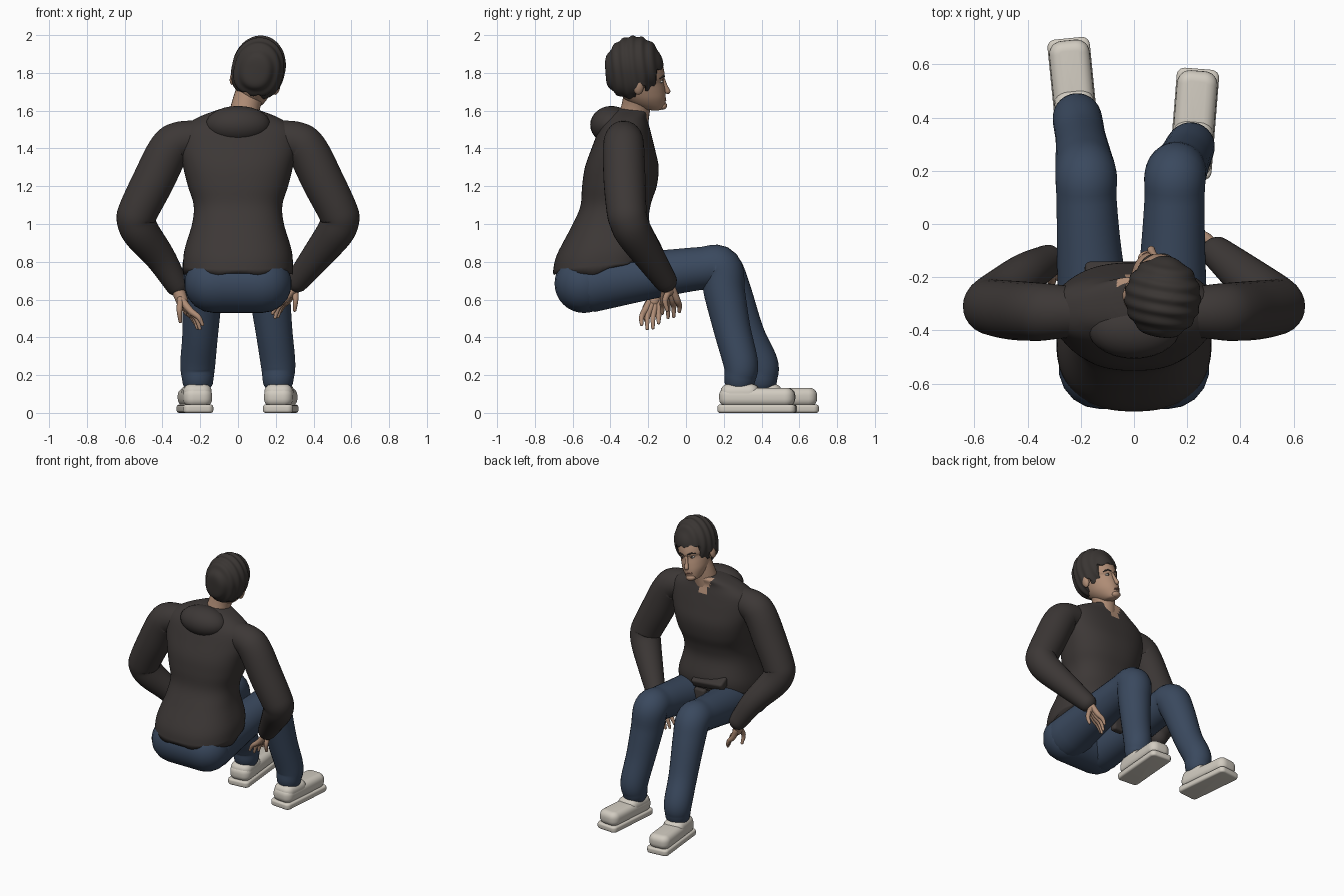
import bpy, bmesh, math
from mathutils import Vector, Matrix

if "Cube" in bpy.data.objects:
    bpy.data.objects.remove(bpy.data.objects["Cube"])


def material(name, rgb):
    m = bpy.data.materials.new(name)
    m.diffuse_color = (*rgb, 1)
    m.use_nodes = True
    m.node_tree.nodes["Principled BSDF"].inputs["Base Color"].default_value = m.diffuse_color
    return m


SHIRT = material("charcoal_knit", (0.046, 0.039, 0.037))
JEANS = material("denim_blue", (0.042, 0.066, 0.112))
SHOE = material("off_white", (0.64, 0.60, 0.53))
SKIN = material("skin", (0.43, 0.265, 0.18))
HAIR = material("dark_hair", (0.042, 0.036, 0.033))
LIP = material("lips", (0.30, 0.15, 0.11))
WHITE = material("eye_white", (0.6, 0.58, 0.54))

# Head leans toward +x and turns slightly
PIVOT = Vector((0.06, -0.26, 1.62))
HEAD = (Matrix.Translation(PIVOT) @ Matrix.Rotation(math.radians(13), 4, 'Y')
        @ Matrix.Rotation(math.radians(5), 4, 'Z') @ Matrix.Translation(-PIVOT))


def finish(name, bm, mats, xf=None):
    bmesh.ops.recalc_face_normals(bm, faces=bm.faces)
    for f in bm.faces:
        f.smooth = True
    if xf:
        bm.transform(xf)
    me = bpy.data.meshes.new(name)
    bm.to_mesh(me)
    bm.free()
    for m in mats:
        me.materials.append(m)
    ob = bpy.data.objects.new(name, me)
    bpy.context.collection.objects.link(ob)
    return ob


def spline(pts, sub):
    """Smooth interpolation through tuples of any length."""
    p = [Vector(q) for q in pts]
    p = [p[0] * 2 - p[1]] + p + [p[-1] * 2 - p[-2]]
    out = []
    for i in range(1, len(p) - 2):
        a, b, c, d = p[i - 1:i + 3]
        for k in range(sub):
            t = k / sub
            out.append(0.5 * (2 * b + (c - a) * t + (2 * a - 5 * b + 4 * c - d) * t * t
                              + (3 * b - a - 3 * c + d) * t ** 3))
    return out + [p[-2]]


def skin_rings(bm, rings):
    vs = [[bm.verts.new(c) for c in r] for r in rings]
    n = len(vs[0])
    for a, b in zip(vs, vs[1:]):
        for i in range(n):
            bm.faces.new((a[i], a[(i + 1) % n], b[(i + 1) % n], b[i]))
    bm.faces.new(vs[0])
    bm.faces.new(vs[-1])


def tube(name, pts, mat, seg=24, sub=6, xf=None):
    """Round-ended limb through (x, y, z, radius) points."""
    s = spline(pts, sub)
    c = [Vector(v[:3]) for v in s]
    r = [v[3] for v in s]
    tang = [(c[min(i + 1, len(c) - 1)] - c[max(i - 1, 0)]).normalized() for i in range(len(c))]
    side = tang[0].orthogonal().normalized()
    stations = []
    caps = [math.radians(a) for a in (80, 60, 40, 20)]
    for i, t in enumerate(tang):
        side = (side - t * side.dot(t)).normalized()
        if i == 0:
            stations += [(c[0] - t * r[0] * math.sin(a), t, side, r[0] * math.cos(a)) for a in caps]
        stations.append((c[i], t, side, r[i]))
    stations += [(c[-1] + t * r[-1] * math.sin(a), t, side, r[-1] * math.cos(a)) for a in reversed(caps)]
    bm = bmesh.new()
    angs = [2 * math.pi * k / seg for k in range(seg)]
    skin_rings(bm, [[p + rad * (math.cos(a) * u + math.sin(a) * t.cross(u)) for a in angs]
                    for p, t, u, rad in stations])
    return finish(name, bm, [mat], xf)


def body(name, rows, mats, seg=48, sub=5, rule=None, xf=None, cx=0, power=2.0, hem=None):
    """Upright superellipse loft through (z, back y, front y, half width, slope) rows."""
    def bend(v):
        return math.copysign(abs(v) ** (2 / power), v)
    rings = []
    for j, (z, y0, y1, rx, sl) in enumerate(spline(rows, sub)):
        ring = []
        for k in range(seg):
            a = 2 * math.pi * k / seg
            dy = (y1 - y0) / 2 * bend(math.sin(a))
            y = (y0 + y1) / 2 + dy
            ring.append((cx + rx * bend(math.cos(a)), y, hem(y, a) if hem and j == 0 else z + sl * dy))
        rings.append(ring)
    bm = bmesh.new()
    skin_rings(bm, rings)
    if rule:
        for f in bm.faces:
            f.material_index = rule(f.calc_center_median())
    return finish(name, bm, mats, xf)


def ball(name, loc, rad, mat, xf=None, seg=28):
    bm = bmesh.new()
    bmesh.ops.create_uvsphere(bm, u_segments=seg, v_segments=seg // 2, radius=1)
    bm.transform(Matrix.Translation(loc) @ Matrix.Diagonal((*rad, 1)))
    return finish(name, bm, [mat], xf)


def block(name, loc, size, bevel, mat, rot=(0, 0, 0), corner=0.02):
    """Box with rounded vertical corners and softened rims."""
    bm = bmesh.new()
    bmesh.ops.create_cube(bm, size=1)
    bm.transform(Matrix.Diagonal((*size, 1)))
    up = [e for e in bm.edges if abs(e.verts[0].co.z - e.verts[1].co.z) > 1e-4]
    bmesh.ops.bevel(bm, geom=up, offset=corner, segments=6, profile=0.5, affect='EDGES')
    ob = finish(name, bm, [mat])
    ob.location, ob.rotation_euler = loc, rot
    m = ob.modifiers.new("round", 'BEVEL')
    m.width, m.segments, m.limit_method = bevel, 5, 'ANGLE'
    return ob


# Sweater with skin showing in the V neck; hem rises over the lap
body("sweater", [
    (0.765, -0.705, -0.18, 0.292, 0.08), (0.86, -0.685, -0.165, 0.284, 0.1),
    (1.0, -0.61, -0.195, 0.243, 0.1), (1.1, -0.56, -0.185, 0.235, 0.05),
    (1.2, -0.55, -0.155, 0.265, 0), (1.3, -0.535, -0.145, 0.29, 0),
    (1.4, -0.50, -0.165, 0.31, 0), (1.5, -0.46, -0.19, 0.30, 0),
    (1.56, -0.42, -0.205, 0.22, 0), (1.60, -0.39, -0.20, 0.12, 0),
    (1.612, -0.35, -0.22, 0.08, 0)], [SHIRT, SKIN], seg=84, power=2.4,
    hem=lambda y, a: 0.738 + 0.32 * max(0, y + 0.48) + 0.007 * math.sin(11 * a),
    rule=lambda c: int(c.y > -0.26 and c.z > 1.47 and abs(c.x) < (c.z - 1.45) * 0.4))
ball("hood", (0, -0.395, 1.525), (0.172, 0.112, 0.10), SHIRT)
block("front_hem", (-0.06, -0.19, 0.875), (0.25, 0.09, 0.06), 0.015, SHIRT, (-0.45, 0.1, 0))
block("hanging_hem", (0, -0.17, 0.72), (0.09, 0.05, 0.2), 0.015, SHIRT)

# Sleeves
for side, s, wrist in (("right", 1, (0.315, -0.11, 0.70, 0.062)), ("left", -1, (-0.325, -0.14, 0.68, 0.062))):
    tube(side + "_sleeve", [
        (0.18 * s, -0.33, 1.46, 0.09), (0.31 * s, -0.33, 1.437, 0.105), (0.37 * s, -0.33, 1.385, 0.110),
        (0.45 * s, -0.325, 1.225, 0.111), (0.525 * s, -0.315, 1.075, 0.106), (0.54 * s, -0.305, 1.02, 0.102),
        (0.51 * s, -0.275, 0.95, 0.098), (0.41 * s, -0.19, 0.82, 0.080), wrist], SHIRT, 28)

# Hands: palm, four fingers and thumb hanging from each cuff
for side, s, w in (("right", 1, Vector((0.30, -0.10, 0.67))), ("left", -1, Vector((-0.305, -0.15, 0.61)))):
    back = 0 if s > 0 else -0.06

    def at(dx, dy, dz, r):
        return (w.x - s * dx, w.y + dy, w.z + dz, r)
    tube(side + "_wrist", [at(-0.02, 0, 0.06, 0.036), at(0.01, 0.01 + back / 2, -0.02, 0.032)], SKIN, 16)
    for i in range(4):
        y = 0.065 - 0.03 * i + back
        ln = (0.13, 0.16, 0.165, 0.14)[i]
        tube(f"{side}_finger_{i + 1}", [
            at(0.005, y * 0.4, -0.01, 0.02), at(0.03 + 0.008 * i, y * 0.8, -0.07, 0.018),
            at(0.06 + 0.012 * i, y, -0.075 - ln * 0.2, 0.014), at(0.075 + 0.014 * i, y, -0.02 - ln * 0.87, 0.009)],
            SKIN, 12, 4)
    tube(side + "_thumb", [at(0, 0.02 + back, -0.01, 0.018), at(-0.005, -0.01 + back, -0.07, 0.015),
                           at(0.0, back, -0.125, 0.010)], SKIN, 12, 4)

# Jeans: seat and two legs
tube("jeans_seat", [(-0.128, -0.54, 0.685, 0.156), (0.128, -0.54, 0.685, 0.156)], JEANS, 32)
tube("left_jeans_leg", [
    (-0.132, -0.50, 0.685, 0.152), (-0.165, -0.15, 0.735, 0.125), (-0.178, 0.08, 0.765, 0.114),
    (-0.18, 0.175, 0.765, 0.116), (-0.188, 0.235, 0.65, 0.108), (-0.20, 0.32, 0.42, 0.095),
    (-0.213, 0.395, 0.26, 0.093), (-0.213, 0.40, 0.18, 0.084)], JEANS, 28)
tube("right_jeans_leg", [
    (0.132, -0.50, 0.685, 0.152), (0.145, -0.15, 0.735, 0.125), (0.152, 0.08, 0.765, 0.114),
    (0.155, 0.18, 0.765, 0.116), (0.168, 0.205, 0.63, 0.109), (0.19, 0.245, 0.44, 0.098),
    (0.212, 0.29, 0.26, 0.092), (0.212, 0.285, 0.18, 0.083)], JEANS, 28)

# Shoes: sole slabs, rounded upper and raised heel collar
for side, x, y, yaw in (("left", -0.228, 0.492, 0.10), ("right", 0.226, 0.377, -0.08)):
    rot = (0, 0, yaw)
    off = Matrix.Rotation(yaw, 3, 'Z') @ Vector((0, -0.09, 0))
    block(side + "_sole", (x, y, 0.022), (0.16, 0.415, 0.044), 0.014, SHOE, rot, 0.03)
    block(side + "_shoe_upper", (x, y, 0.083), (0.153, 0.40, 0.10), 0.04, SHOE, rot, 0.05)
    block(side + "_shoe_collar", (x + off.x, y + off.y, 0.10), (0.15, 0.205, 0.105), 0.04, SHOE, rot, 0.05)

# Neck and head
tube("neck", [(0.02, -0.29, 1.50, 0.085), (0.04, -0.265, 1.62, 0.077), (0.065, -0.25, 1.70, 0.077)], SKIN)
body("head", [
    (1.605, -0.20, -0.125, 0.028, 0), (1.615, -0.24, -0.112, 0.045, 0), (1.645, -0.30, -0.108, 0.068, 0),
    (1.68, -0.34, -0.107, 0.085, 0), (1.72, -0.37, -0.112, 0.094, 0), (1.765, -0.39, -0.120, 0.10, 0),
    (1.79, -0.395, -0.112, 0.105, 0), (1.85, -0.40, -0.125, 0.11, 0), (1.91, -0.38, -0.155, 0.10, 0),
    (1.96, -0.33, -0.21, 0.06, 0)], [SKIN], seg=40, xf=HEAD, cx=0.06)
tube("nose", [(0.06, -0.126, 1.785, 0.009), (0.06, -0.110, 1.735, 0.011), (0.06, -0.097, 1.702, 0.015)],
     SKIN, 16, xf=HEAD)
ball("chin", (0.06, -0.125, 1.625), (0.035, 0.025, 0.022), SKIN, HEAD)
for k, z in enumerate((1.664, 1.655)):
    ball(("upper_lip", "lower_lip")[k], (0.06, -0.114, z), (0.026, 0.010, 0.005), LIP, HEAD, 16)
for side, s in (("left", -1), ("right", 1)):
    ball(side + "_ear", (0.06 + 0.118 * s, -0.262, 1.755), (0.018, 0.027, 0.042), SKIN, HEAD)
    ball(side + "_eye", (0.06 + 0.037 * s, -0.137, 1.765), (0.017, 0.014, 0.008), WHITE, HEAD, 16)
    ball(side + "_iris", (0.06 + 0.037 * s, -0.129, 1.766), (0.008, 0.008, 0.008), HAIR, HEAD, 12)
    tube(side + "_brow", [(0.06 + 0.015 * s, -0.115, 1.787, 0.004), (0.06 + 0.04 * s, -0.122, 1.795, 0.005),
                          (0.06 + 0.065 * s, -0.142, 1.787, 0.003)], HAIR, 10, 4, xf=HEAD)

# Hair: rippled cap, fuller low at the back, cut off along a stepped hairline
bm = bmesh.new()
bmesh.ops.create_uvsphere(bm, u_segments=96, v_segments=64, radius=1)
for v in bm.verts:
    n = v.co.copy()
    f = 1 + 0.024 * math.sin(19 * n.y + 3.5 * n.x + 3 * n.z)
    g = f * (1 + (0.28 * n.z * n.z if n.z < 0 and n.y < 0.3 else 0))
    p = Vector((0.06 + 0.139 * g * n.x, -0.275 + 0.154 * g * n.y, 1.835 + 0.166 * f * n.z))
    low = 1.84 if p.y > -0.165 else 1.72 if p.y > -0.225 else 1.77 if p.y > -0.275 else 1.685
    p.z = max(p.z, low + 0.008 * math.sin(90 * p.x))
    v.co = p
finish("hair", bm, [HAIR], HEAD)
